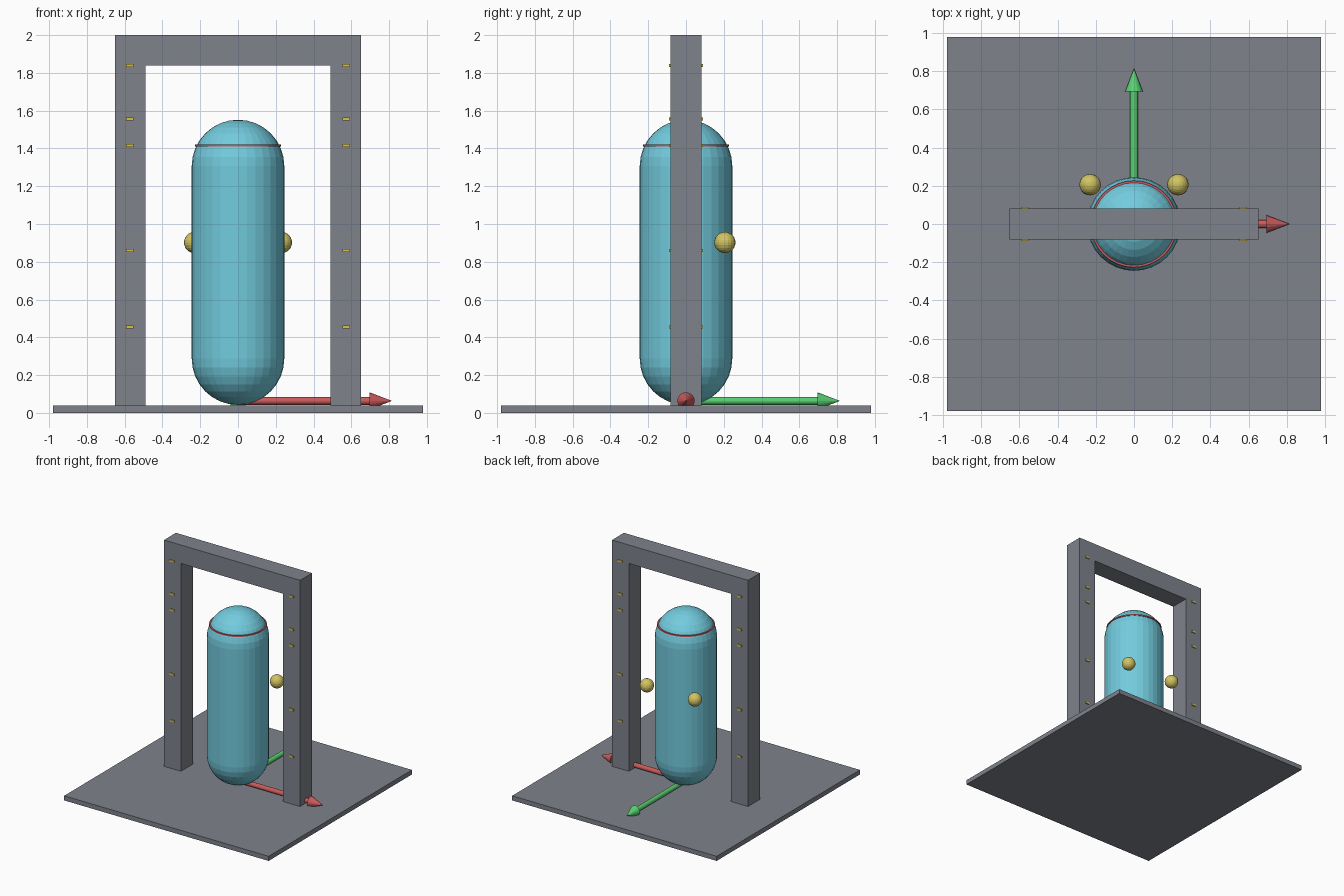
import bpy, bmesh, math
from mathutils import Matrix, Vector

if "Cube" in bpy.data.objects:
    bpy.data.objects.remove(bpy.data.objects["Cube"])


def mat(name, rgb):
    m = bpy.data.materials.new(name)
    m.diffuse_color = (*rgb, 1)
    m.use_nodes = True
    m.node_tree.nodes["Principled BSDF"].inputs["Base Color"].default_value = m.diffuse_color
    return m


GREY = mat("steel_grey", (0.21, 0.225, 0.26))
CYAN = mat("capsule_cyan", (0.17, 0.60, 0.73))
RED = mat("axis_red", (0.60, 0.105, 0.105))
GREEN = mat("axis_green", (0.10, 0.63, 0.165))
YELLOW = mat("ball_yellow", (0.64, 0.55, 0.12))
AMBER = mat("marker_yellow", (0.70, 0.54, 0.06))


def finish(name, bm, material, smooth=False):
    bmesh.ops.recalc_face_normals(bm, faces=bm.faces)
    me = bpy.data.meshes.new(name)
    bm.to_mesh(me)
    bm.free()
    me.materials.append(material)
    for p in me.polygons:
        p.use_smooth = smooth
    ob = bpy.data.objects.new(name, me)
    bpy.context.collection.objects.link(ob)
    return ob


def box(name, centre, size, material):
    bm = bmesh.new()
    bmesh.ops.create_cube(bm, size=1, matrix=Matrix.Translation(centre) @ Matrix.Diagonal((*size, 1)))
    return finish(name, bm, material)


def revolve(name, profile, matrix, material, steps):
    """Spin an (r, z) profile about z, then place it."""
    bm = bmesh.new()
    vs = [bm.verts.new((r, 0, z)) for r, z in profile]
    es = [bm.edges.new(p) for p in zip(vs, vs[1:])]
    bmesh.ops.spin(bm, geom=vs + es, axis=(0, 0, 1), cent=(0, 0, 0),
                   angle=math.tau, steps=steps, use_merge=False)
    bmesh.ops.remove_doubles(bm, verts=bm.verts, dist=1e-5)
    bmesh.ops.transform(bm, matrix=matrix, verts=bm.verts)
    return finish(name, bm, material)


# Base plate
box("base_plate", (0, 0, 0.02), (1.96, 1.96, 0.04), GREY)

# Gate frame: one portal outline extruded through its depth
outline = [(-0.652, 0.04), (-0.49, 0.04), (-0.49, 1.84), (0.49, 1.84),
           (0.49, 0.04), (0.652, 0.04), (0.652, 2.0), (-0.652, 2.0)]
bm = bmesh.new()
face = bm.faces.new([bm.verts.new((x, -0.0815, z)) for x, z in outline])
ext = bmesh.ops.extrude_face_region(bm, geom=[face])
bmesh.ops.translate(bm, vec=(0, 0.163, 0),
                    verts=[g for g in ext["geom"] if isinstance(g, bmesh.types.BMVert)])
finish("gate_frame", bm, GREY)

# Height markers on the front and back of both posts
for i, z in enumerate((0.455, 0.86, 1.415, 1.555, 1.84)):
    for sx, side in ((-1, "left"), (1, "right")):
        for sy, way in ((-1, "front"), (1, "back")):
            box(f"{side}_{way}_marker_{i + 1}", (sx * 0.572, sy * 0.085, z),
                (0.04, 0.009, 0.016), AMBER)

# Capsule body
R, LOW, HIGH, N = 0.245, 0.287, 1.307, 8
arc = [math.pi / 2 * i / N for i in range(N + 1)]
profile = [(R * math.sin(a), LOW - R * math.cos(a)) for a in arc]
profile += [(R * math.cos(a), HIGH + R * math.sin(a)) for a in arc]
revolve("capsule_body", profile, Matrix(), CYAN, 32)

# Thin band around the capsule dome
revolve("dome_band", [(0.2, 1.409), (0.227, 1.409), (0.227, 1.420), (0.2, 1.420), (0.2, 1.409)],
        Matrix(), RED, 48)

# Pair of balls behind the capsule
for sx, side in ((-1, "left"), (1, "right")):
    bm = bmesh.new()
    bmesh.ops.create_uvsphere(bm, u_segments=20, v_segments=12, radius=0.056,
                              matrix=Matrix.Translation((sx * 0.23, 0.206, 0.902)))
    finish(f"{side}_ball", bm, YELLOW)

# Direction arrows lying on the base
arrow = [(0, 0), (0.0205, 0), (0.0205, 0.695), (0.046, 0.695), (0, 0.815)]
for name, direction, material in (("side_arrow", (1, 0, 0), RED), ("rear_arrow", (0, 1, 0), GREEN)):
    turn = Vector(direction).to_track_quat('Z', 'Y').to_matrix().to_4x4()
    revolve(name, arrow, Matrix.Translation((0, 0, 0.0635)) @ turn, material, 16)
